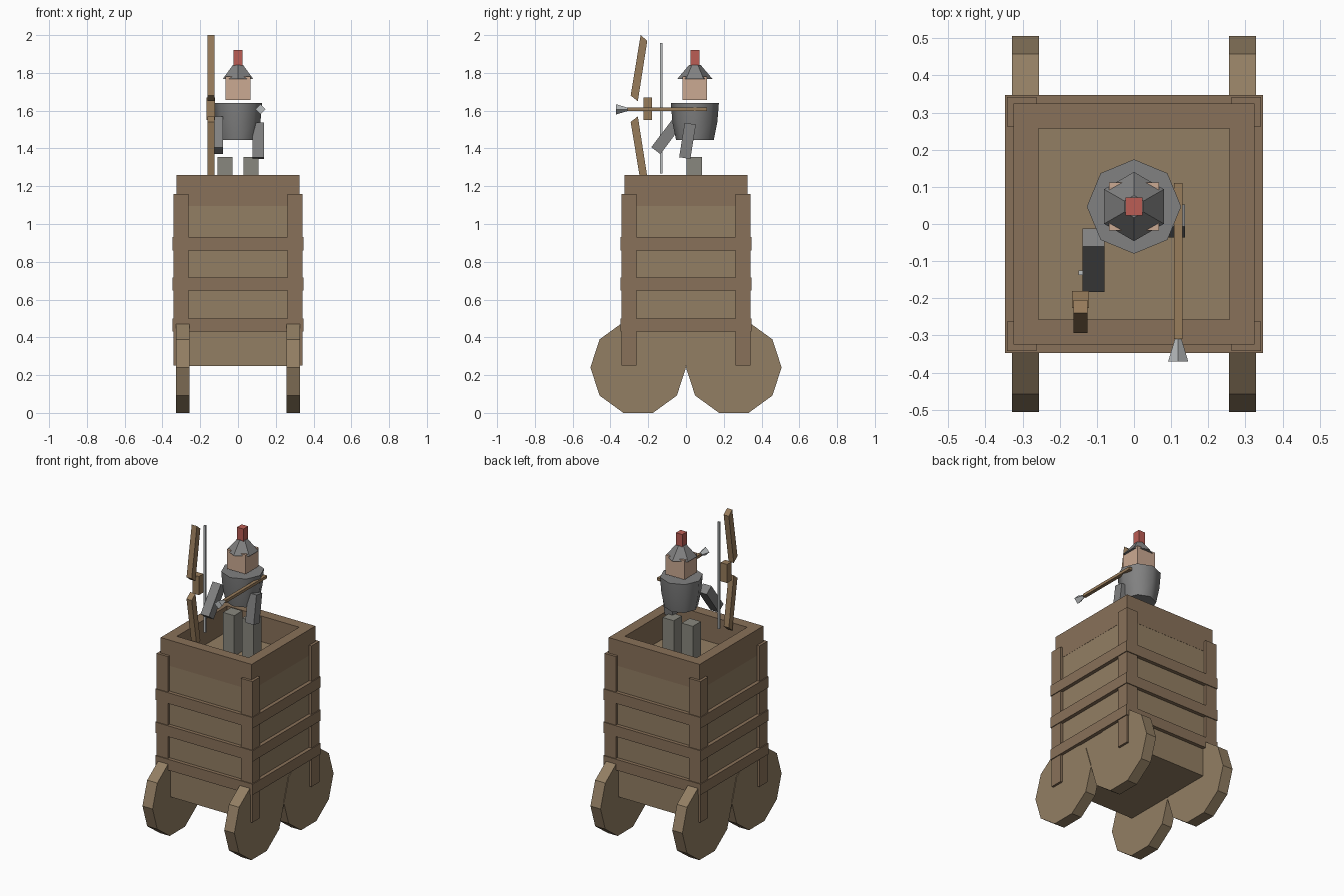
import bpy, bmesh, math
from mathutils import Matrix, Vector

if "Cube" in bpy.data.objects:
    bpy.data.objects.remove(bpy.data.objects["Cube"])


def material(name, rgb):
    m = bpy.data.materials.new(name)
    m.diffuse_color = (*rgb, 1)
    m.use_nodes = True
    m.node_tree.nodes["Principled BSDF"].inputs["Base Color"].default_value = m.diffuse_color
    return m


WOOD = material("light_wood", (0.29, 0.21, 0.125))
TRIM = material("dark_wood", (0.25, 0.165, 0.10))
BOW = material("bow_wood", (0.31, 0.20, 0.105))
SKIN = material("skin", (0.60, 0.40, 0.29))
RED = material("plume_red", (0.50, 0.11, 0.09))
CLOTH = material("trousers", (0.25, 0.245, 0.21))
STEEL = material("steel", (0.22, 0.22, 0.22))
PALE = material("pale_grey", (0.50, 0.52, 0.53))


def finish(name, bm, mat):
    bmesh.ops.recalc_face_normals(bm, faces=bm.faces)
    me = bpy.data.meshes.new(name)
    bm.to_mesh(me)
    bm.free()
    me.materials.append(mat)
    ob = bpy.data.objects.new(name, me)
    bpy.context.collection.objects.link(ob)
    return ob


def box(name, center, size, mat, tilt=0):
    """Box from centre and size, tilted about the x axis (degrees)."""
    bm = bmesh.new()
    bmesh.ops.create_cube(bm, size=1, matrix=Matrix.Diagonal((*size, 1)))
    ob = finish(name, bm, mat)
    ob.location = center
    ob.rotation_euler.x = math.radians(tilt)
    return ob


def loft(name, profile, sides, mat, start=0, loop=False):
    """Turn (radius, height) points into an n-sided solid; loop closes the profile."""
    bm = bmesh.new()
    rings = []
    for r, z in profile:
        angles = [math.radians(start) + math.tau * i / sides for i in range(sides)]
        rings.append([bm.verts.new((r * math.cos(a), r * math.sin(a), z)) for a in angles])
    pairs = list(zip(rings, rings[1:])) + ([(rings[-1], rings[0])] if loop else [])
    for lo, hi in pairs:
        for i in range(sides):
            j = (i + 1) % sides
            bm.faces.new((lo[i], lo[j], hi[j], hi[i]))
    if not loop:
        bm.faces.new(rings[0])
        bm.faces.new(rings[-1])
    return finish(name, bm, mat)


def side_plate(name, points, x, width, mat):
    """Extrude a (y, z) outline along x."""
    bm = bmesh.new()
    f = bm.faces.new([bm.verts.new((x - width / 2, y, z)) for y, z in points])
    out = bmesh.ops.extrude_face_region(bm, geom=[f])
    bmesh.ops.translate(bm, vec=(width, 0, 0),
                        verts=[v for v in out["geom"] if isinstance(v, bmesh.types.BMVert)])
    return finish(name, bm, mat)


# tower body with a raised hollow parapet
box("tower_body", (0, 0, 0.672), (0.648, 0.648, 0.845), WOOD)
S = math.sqrt(2)
loft("parapet", [(0.325 * S, 1.094), (0.325 * S, 1.26), (0.257 * S, 1.26), (0.257 * S, 1.094)],
     4, TRIM, start=45, loop=True)

# corner posts and wheels
for sx in (-1, 1):
    for sy in (-1, 1):
        box("corner_post", (sx * 0.302, sy * 0.302, 0.705), (0.08, 0.08, 0.91), TRIM)
        wheel = loft("wheel", [(0.253, -0.036), (0.253, 0.036)], 10, WOOD)
        wheel.matrix_world = (Matrix.Translation((sx * 0.292, sy * 0.253, 0.2406))
                              @ Matrix.Rotation(math.radians(90), 4, "Z")
                              @ Matrix.Rotation(math.radians(90), 4, "X"))

# horizontal bands
for z in (0.466, 0.682, 0.896):
    box("band", (0, 0, z), (0.695, 0.695, 0.07), TRIM)

# archer
CY = 0.047
torso = loft("torso", [(0.10, 1.445), (0.119, 1.54), (0.127, 1.64)], 8, STEEL, start=90)
torso.location.y = CY
bpy.context.view_layer.objects.active = torso
torso.select_set(True)
bpy.ops.object.shade_smooth_by_angle(angle=math.radians(50))
box("head", (0, CY, 1.718), (0.134, 0.13, 0.124), SKIN)
helmet = loft("helmet", [(0.093, 1.768), (0.03, 1.843)], 6, STEEL, start=90)
helmet.location.y = CY
box("plume", (0, CY, 1.88), (0.046, 0.048, 0.08), RED)
for sx in (-1, 1):
    box("leg", (sx * 0.068, 0.043, 1.223), (0.08, 0.083, 0.265), CLOTH)
box("arrow_arm", (0.107, 0.008, 1.44), (0.06, 0.06, 0.185), STEEL, tilt=-9)
box("bow_arm", (-0.109, -0.098, 1.47), (0.06, 0.06, 0.205), STEEL, tilt=-37)

# bow: mirrored limbs, grip and string
BX, BZ = -0.144, 1.61
limb = [(-0.24, 0.39), (-0.205, 0.36), (-0.255, 0.04), (-0.293, 0.07)]
for name, s in (("upper_limb", 1), ("lower_limb", -1)):
    side_plate(name, [(y, BZ + s * z) for y, z in limb], BX, 0.037, BOW)
box("bow_grip", (BX, -0.203, BZ), (0.046, 0.046, 0.12), BOW)
box("bow_string", (BX + 0.001, -0.131, BZ + 0.003), (0.012, 0.012, 0.69), PALE)

# arrow
box("arrow_shaft", (0.119, -0.10, 1.607), (0.022, 0.42, 0.018), BOW)
tip = loft("arrow_head", [(0.009, 0), (0.027, 0.06)], 4, PALE)
tip.location = (0.119, -0.31, 1.607)
tip.rotation_euler.x = math.radians(90)
